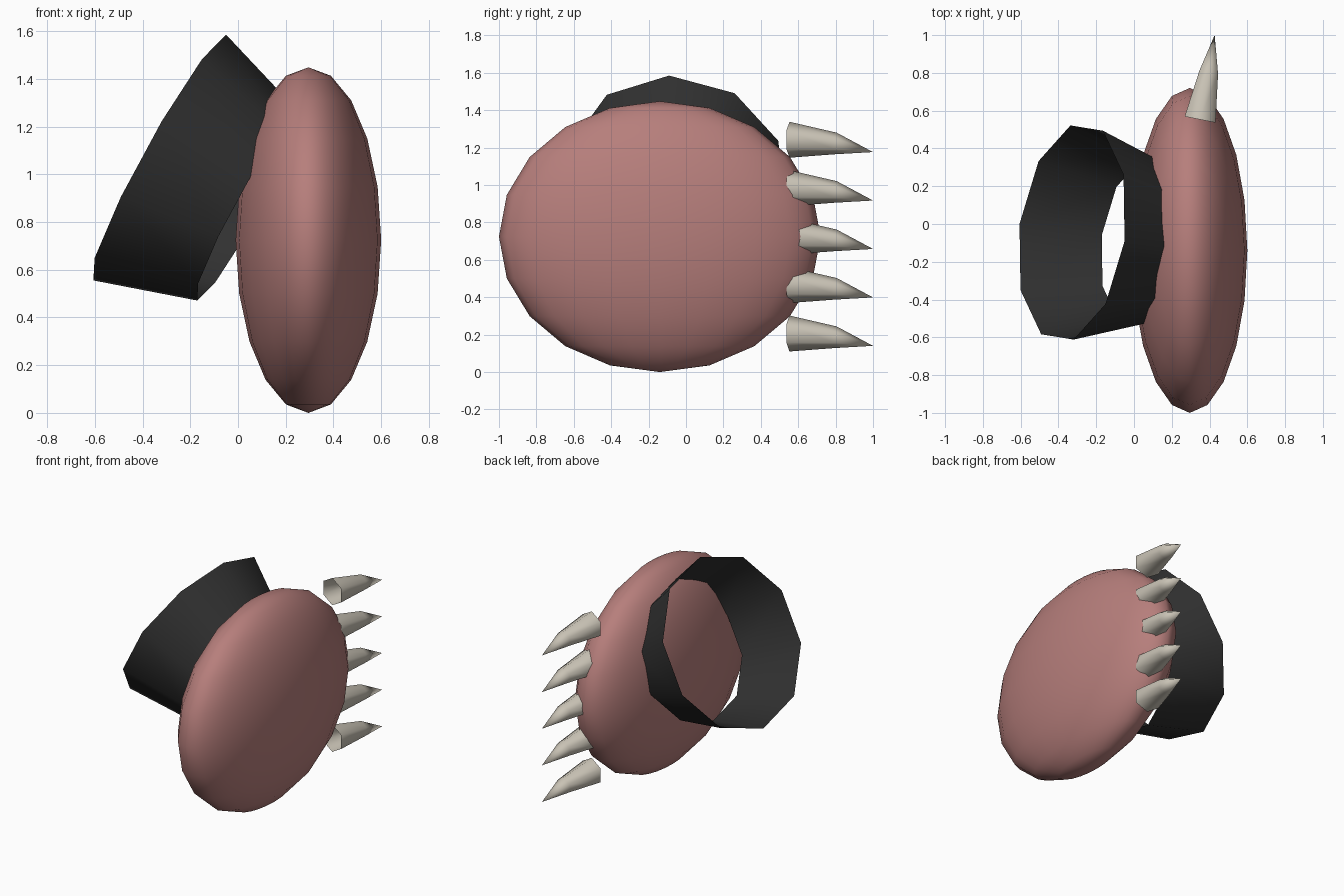
import bpy, bmesh, math
from mathutils import Vector

cube = bpy.data.objects.get("Cube")
if cube:
    bpy.data.objects.remove(cube, do_unlink=True)


def material(name, rgb):
    m = bpy.data.materials.new(name)
    m.use_nodes = True
    m.diffuse_color = (*rgb, 1)
    m.node_tree.nodes["Principled BSDF"].inputs["Base Color"].default_value = (*rgb, 1)
    return m


pink = material("dusty pink", (0.47, 0.21, 0.20))
black = material("soft black", (0.03, 0.03, 0.03))
bone = material("bone", (0.58, 0.54, 0.46))


def finish(name, bm, mat):
    mesh = bpy.data.meshes.new(name)
    bm.to_mesh(mesh)
    bm.free()
    mesh.materials.append(mat)
    mesh.shade_smooth()
    obj = bpy.data.objects.new(name, mesh)
    bpy.context.collection.objects.link(obj)
    return obj


def ring(bm, center, axis, start, radius, sides):
    """Regular polygon around axis, its first corner towards start."""
    axis = Vector(axis).normalized()
    u = Vector(start)
    u = (u - axis * u.dot(axis)).normalized()
    v = axis.cross(u)
    steps = [2 * math.pi * i / sides for i in range(sides)]
    return [bm.verts.new(Vector(center) + radius * (u * math.cos(a) + v * math.sin(a)))
            for a in steps]


def bridge(bm, a, b):
    n = len(a)
    for i in range(n):
        j = (i + 1) % n
        bm.faces.new((a[i], a[j], b[j], b[i]))


# Flattened oval paw pad
bm = bmesh.new()
bmesh.ops.create_uvsphere(bm, u_segments=20, v_segments=10, radius=1)
pad = finish("paw_pad", bm, pink)
pad.scale = (0.305, 0.86, 0.724)
pad.location = (0.295, -0.14, 0.724)

# Open tapered wrist cuff, tilted into the pad
bm = bmesh.new()
axis = Vector((0.87, -0.116, -0.48)).normalized()
up = (0.474, -0.077, 0.877)
center = Vector((-0.328, -0.045, 1.07))
outer = ring(bm, center, axis, up, 0.587, 10)
inner = ring(bm, center + axis * 0.426, axis, up, 0.45, 10)
bridge(bm, outer, inner)
bmesh.ops.recalc_face_normals(bm, faces=bm.faces)
finish("wrist_cuff", bm, black)

# Five hooked claws, open at the base
for i in range(5):
    z = 0.14 + 0.259 * i
    bm = bmesh.new()
    base = ring(bm, (0.35, 0.553, z + 0.066), (0.2, 1, 0), (0, 0, 1), 0.096, 6)
    knuckle = ring(bm, (0.395, 0.8, z + 0.046), (0.16, 1, -0.1), (0, 0, 1), 0.058, 6)
    tip = bm.verts.new((0.427, 1.0, z))
    bridge(bm, base, knuckle)
    for k in range(6):
        bm.faces.new((knuckle[k], knuckle[(k + 1) % 6], tip))
    bmesh.ops.recalc_face_normals(bm, faces=bm.faces)
    finish(f"claw_{i + 1}", bm, bone)
